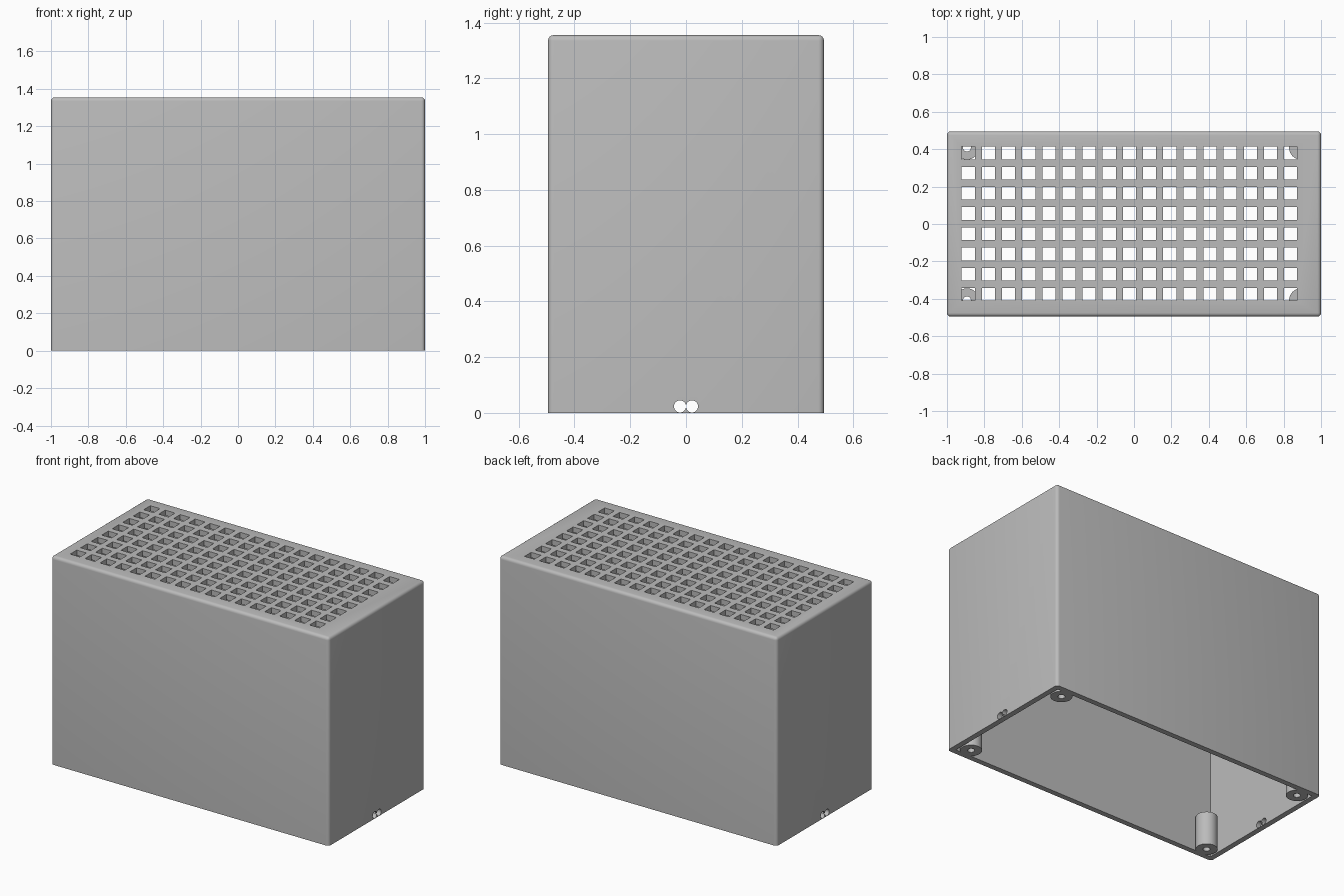
import bpy, bmesh, math
from mathutils import Matrix, Vector

if "Cube" in bpy.data.objects:
    bpy.data.objects.remove(bpy.data.objects["Cube"])

W, D, H = 2.0, 0.99, 1.355      # outer size
T = 0.035                       # wall thickness

grey = bpy.data.materials.new("plain grey")
grey.diffuse_color = (0.5, 0.5, 0.5, 1)
grey.use_nodes = True
grey.node_tree.nodes["Principled BSDF"].inputs["Base Color"].default_value = grey.diffuse_color


def make(name, bm):
    me = bpy.data.meshes.new(name)
    bm.to_mesh(me)
    bm.free()
    ob = bpy.data.objects.new(name, me)
    bpy.context.collection.objects.link(ob)
    me.materials.append(grey)
    return ob


def add_box(bm, centre, size):
    m = Matrix.Translation(centre) @ Matrix.Diagonal((*size, 1))
    return bmesh.ops.create_cube(bm, size=1, matrix=m)["verts"]


def cut(ob, cutter):
    mod = ob.modifiers.new(cutter.name, "BOOLEAN")
    mod.operation, mod.solver, mod.object = "DIFFERENCE", "EXACT", cutter
    bpy.context.view_layer.objects.active = ob
    bpy.ops.object.modifier_apply(modifier=mod.name)
    bpy.data.objects.remove(cutter)


def smooth(ob):
    bpy.ops.object.select_all(action="DESELECT")
    ob.select_set(True)
    bpy.context.view_layer.objects.active = ob
    bpy.ops.object.shade_smooth_by_angle(angle=math.radians(30))


# Outer cover with rounded sides and top, square bottom rim
bm = bmesh.new()
add_box(bm, (0, 0, H / 2), (W, D, H))
edges = [e for e in bm.edges if any(v.co.z > 0.1 for v in e.verts)]
bmesh.ops.bevel(bm, geom=edges, offset=0.02, segments=4, profile=0.5, affect="EDGES")
cover = make("cover", bm)

# Hollow inside, open at the bottom
bm = bmesh.new()
add_box(bm, (0, 0, (H - T - 0.5) / 2), (W - 2 * T, D - 2 * T, H - T + 0.5))
cut(cover, make("cavity", bm))

# Grid of square vents in the top
bm = bmesh.new()
for i in range(17):
    for j in range(8):
        add_box(bm, (-0.886 + i * 0.1077, -0.376 + j * 0.108, H - T / 2), (0.07, 0.068, 0.12))
cut(cover, make("vents", bm))

# Paired cable holes at the foot of both end walls
for y in (-0.0215, 0.0215):
    bm = bmesh.new()
    m = Matrix.Translation((0, y, 0.0232)) @ Matrix.Rotation(math.pi / 2, 4, "Y")
    bmesh.ops.create_cone(bm, cap_ends=True, segments=32, radius1=0.0217,
                          radius2=0.0217, depth=2.4, matrix=m)
    cut(cover, make("cable_hole", bm))
smooth(cover)


# Hollow screw posts in the four bottom corners
def tube(name, x, y, r_out, r_in, height, n=32):
    bm = bmesh.new()
    rings = []
    for r, z in ((r_out, 0), (r_out, height), (r_in, height), (r_in, 0)):
        rings.append([bm.verts.new((x + r * math.cos(2 * math.pi * k / n),
                                    y + r * math.sin(2 * math.pi * k / n), z)) for k in range(n)])
    for a in range(4):
        p, q = rings[a], rings[(a + 1) % 4]
        for k in range(n):
            l = (k + 1) % n
            bm.faces.new((p[k], p[l], q[l], q[k]))
    bmesh.ops.recalc_face_normals(bm, faces=bm.faces)
    smooth(make(name, bm))


for sx in (-1, 1):
    for sy in (-1, 1):
        tube("screw_post", sx * 0.893, sy * 0.408, 0.064, 0.021, 0.215)
